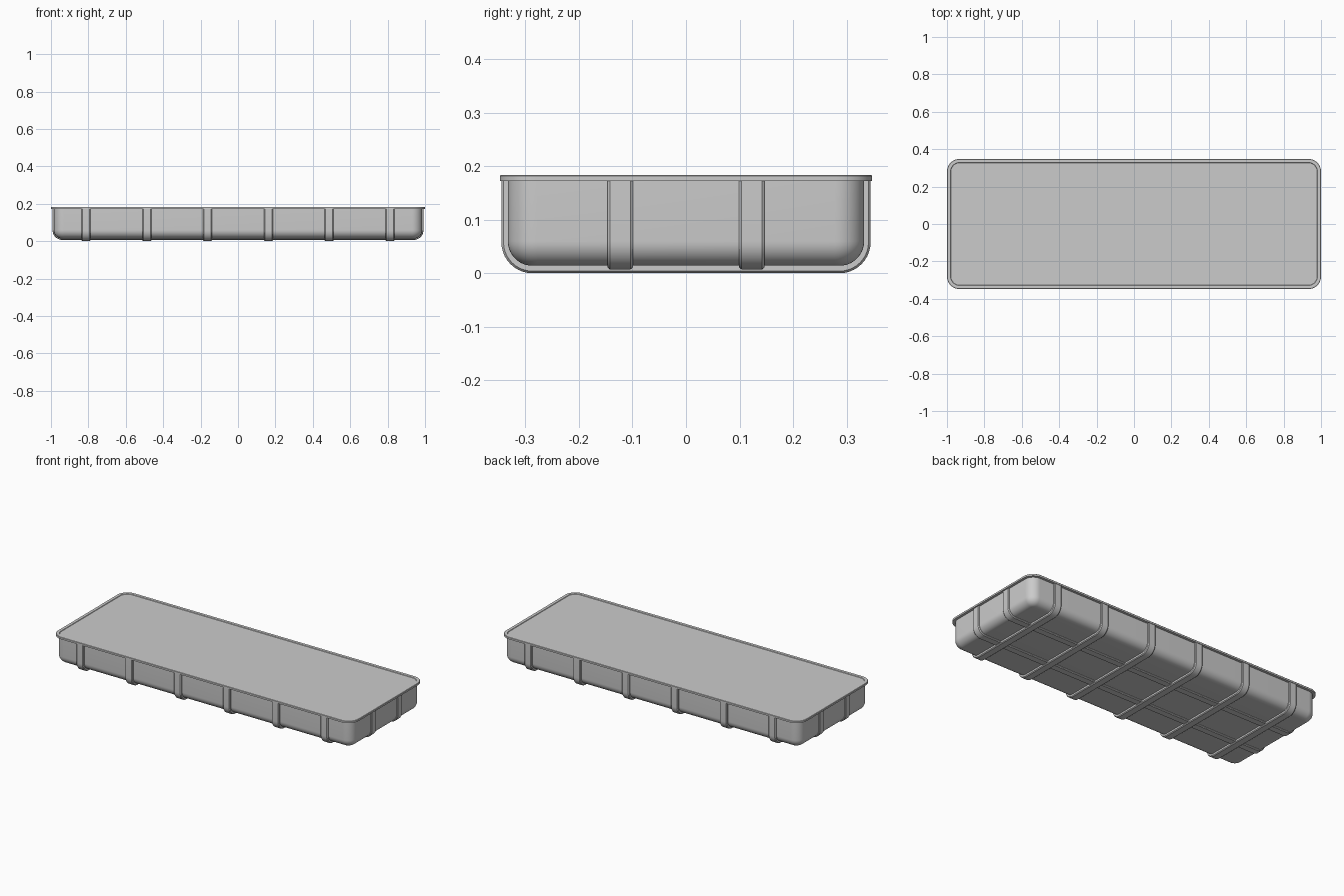
import bpy, bmesh, math

if "Cube" in bpy.data.objects:
    bpy.data.objects.remove(bpy.data.objects["Cube"])

CORNER = 10  # segments per rounded corner


def rounded_rect(hx, hy, r, z):
    pts = []
    for i, (sx, sy) in enumerate([(1, 1), (-1, 1), (-1, -1), (1, -1)]):
        for k in range(CORNER + 1):
            a = math.pi / 2 * (i + k / CORNER)
            pts.append((sx * (hx - r) + r * math.cos(a), sy * (hy - r) + r * math.sin(a), z))
    return pts


def loft(name, rings):
    """Skin a stack of matching closed rings and cap both ends."""
    bm = bmesh.new()
    loops = [[bm.verts.new(p) for p in ring] for ring in rings]
    n = len(loops[0])
    for a, b in zip(loops, loops[1:]):
        for i in range(n):
            j = (i + 1) % n
            bm.faces.new((a[i], a[j], b[j], b[i]))
    bm.faces.new(loops[0][::-1])
    bm.faces.new(loops[-1])
    bmesh.ops.recalc_face_normals(bm, faces=bm.faces[:])
    mesh = bpy.data.meshes.new(name)
    bm.to_mesh(mesh)
    bm.free()
    ob = bpy.data.objects.new(name, mesh)
    bpy.context.collection.objects.link(ob)
    bpy.ops.object.select_all(action='DESELECT')
    bpy.context.view_layer.objects.active = ob
    ob.select_set(True)
    bpy.ops.object.shade_smooth_by_angle(angle=math.radians(30))
    return ob


def rib(name, half, bottom, radius, along_x, offset):
    """U-shaped strap with chamfered section, swept under the tray."""
    path = [(-half, 0.175, -1, 0)]
    for cx, start in ((-half + radius, math.pi), (half - radius, 1.5 * math.pi)):
        for k in range(CORNER + 1):
            a = start + math.pi / 2 * k / CORNER
            c, s = math.cos(a), math.sin(a)
            path.append((cx + radius * c, bottom + radius + radius * s, c, s))
    path.append((half, 0.175, 1, 0))
    section = [(-0.024, 0.018), (-0.024, 0.004), (-0.019, 0), (0.019, 0), (0.024, 0.004), (0.024, 0.018)]
    rings = []
    for u, z, nu, nz in path:
        ring = []
        for w, d in section:
            pu, pz = u - nu * d, z - nz * d
            ring.append((pu, offset + w, pz) if along_x else (offset + w, pu, pz))
        rings.append(ring)
    return loft(name, rings)


# Tray body with rounded lower edge
R = 0.046
body = []
for k in range(CORNER + 1):
    a = math.pi / 2 * k / CORNER
    inset = R * (1 - math.sin(a))
    body.append(rounded_rect(0.985 - inset, 0.333 - inset, 0.055 - inset, 0.014 + R * (1 - math.cos(a))))
body.append(rounded_rect(0.985, 0.333, 0.055, 0.175))
loft("tray_body", body)

# Lipped top with a shallow inset surface
loft("rim_top", [rounded_rect(1 - i, 0.348 - i, 0.068 - i, z) for i, z in
                 ((0, 0.172), (0, 0.182), (0.002, 0.184), (0.019, 0.184), (0.021, 0.181))])

# Crosswise and lengthwise straps
for i in range(6):
    rib(f"cross_rib_{i + 1}", 0.345, 0.0, 0.058, False, -0.8125 + 0.325 * i)
for i, y in enumerate((-0.123, 0.123)):
    rib(f"long_rib_{i + 1}", 0.992, 0.007, 0.053, True, y)
